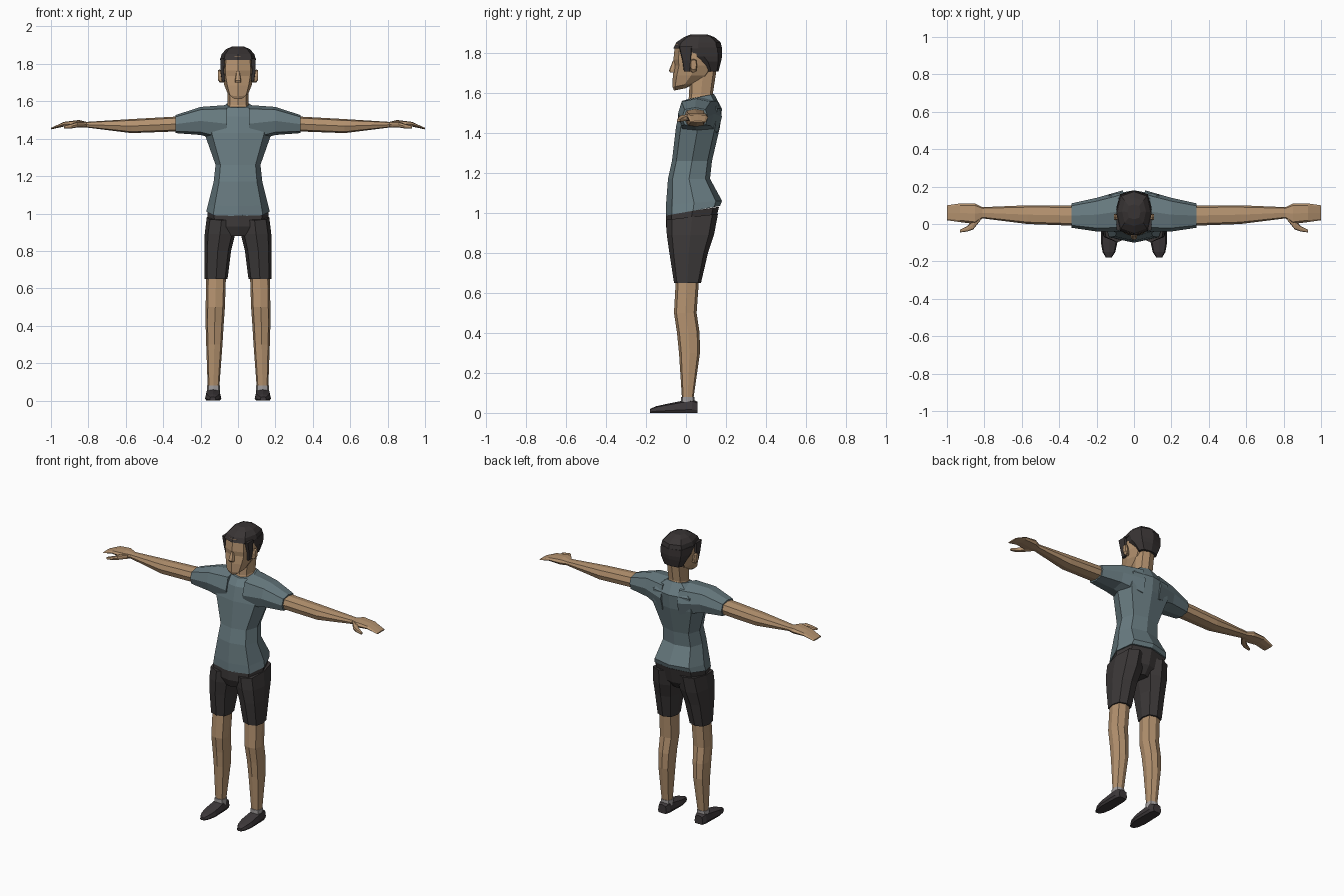
import bpy
import bmesh

default_cube = bpy.data.objects.get("Cube")
if default_cube:
    bpy.data.objects.remove(default_cube, do_unlink=True)


def make_material(name, red, green, blue):
    material = bpy.data.materials.new(name)
    material.use_nodes = True
    colour = (red, green, blue, 1)
    material.diffuse_color = colour
    shader = material.node_tree.nodes["Principled BSDF"]
    shader.inputs["Base Color"].default_value = colour
    shader.inputs["Roughness"].default_value = 0.9
    return material


skin = make_material("skin", .46, .29, .16)
shirt_cloth = make_material("slate shirt", .14, .2, .22)
shorts_cloth = make_material("charcoal shorts", .045, .04, .04)
hair_colour = make_material("dark brown hair", .04, .034, .034)
shoe_colour = make_material("dark shoe", .047, .04, .043)
sock_colour = make_material("grey sock", .35, .33, .33)


def outline(corner):
    """Eight-sided outline in a unit square; corner sets its fullness."""
    steps = [(1, 0), (corner, corner), (0, 1), (-corner, corner)]
    return steps + [(-u, -v) for u, v in steps]


def between(low, high, factor):
    return (low + high) / 2 + factor * (high - low) / 2


def level(height, inner, outer, front, back, tilt=0, corner=.78):
    """Horizontal ring; tilt raises its back and lowers its front."""
    return [(between(inner, outer, u), between(front, back, v), height + tilt * v)
            for u, v in outline(corner)]


def middle(height, half, front, back, tilt=0):
    """Horizontal ring that straddles the centre line."""
    return level(height, -half, half, front, back, tilt)


def slice_across(reach, front, back, bottom, top):
    """Upright ring facing sideways, for parts along the arm."""
    return [(reach, between(front, back, u), between(bottom, top, v))
            for u, v in outline(corner=.8)]


def shoe_slice(depth, centre, half, top):
    """Upright ring facing forwards with a flat sole."""
    return [(centre + half * u, depth, max(0, between(-top / 2, top, v)))
            for u, v in outline(corner=.82)]


def loft(name, material, rings, mirrored=False):
    """Skin a row of rings, close both ends and mirror paired parts."""
    bm = bmesh.new()
    loops = [[bm.verts.new(point) for point in ring] for ring in rings]
    for low, high in zip(loops, loops[1:]):
        for i in range(len(low)):
            bm.faces.new((low[i - 1], low[i], high[i], high[i - 1]))
    bm.faces.new(loops[0])
    bm.faces.new(loops[-1])
    bmesh.ops.recalc_face_normals(bm, faces=bm.faces)
    mesh = bpy.data.meshes.new(name)
    bm.to_mesh(mesh)
    bm.free()
    mesh.materials.append(material)
    obj = bpy.data.objects.new(name, mesh)
    bpy.context.collection.objects.link(obj)
    if mirrored:
        mirror = obj.modifiers.new("Mirror", "MIRROR")
        mirror.use_mirror_merge = False


# Shirt
loft("shirt_body", shirt_cloth, [
    middle(height=1.01, half=.17, front=-.1, back=.17, tilt=.024),
    middle(height=1.05, half=.16, front=-.1, back=.18, tilt=.01),
    middle(height=1.17, half=.13, front=-.09, back=.12),
    middle(height=1.26, half=.12, front=-.07, back=.13),
    middle(height=1.43, half=.18, front=-.05, back=.17),
    middle(height=1.52, half=.17, front=-.03, back=.18),
    middle(height=1.58, half=.07, front=0, back=.14, tilt=.014),
])
loft("sleeves", shirt_cloth, [
    slice_across(reach=.06, front=-.04, back=.18, bottom=1.38, top=1.58),
    slice_across(reach=.2, front=-.04, back=.14, bottom=1.42, top=1.57),
    slice_across(reach=.335, front=-.02, back=.11, bottom=1.43, top=1.526),
], mirrored=True)

# Arms and hands
wrist = slice_across(reach=.81, front=.03, back=.09, bottom=1.46, top=1.49)
loft("arms", skin, [
    slice_across(reach=.3, front=-.01, back=.1, bottom=1.44, top=1.52),
    slice_across(reach=.57, front=0, back=.1, bottom=1.43, top=1.505),
    wrist,
], mirrored=True)
loft("hands", skin, [
    wrist,
    slice_across(reach=.85, front=0, back=.11, bottom=1.46, top=1.5),
    slice_across(reach=.93, front=.01, back=.11, bottom=1.465, top=1.49),
    slice_across(reach=1, front=.02, back=.1, bottom=1.45, top=1.458),
], mirrored=True)
loft("thumbs", skin, [
    slice_across(reach=.82, front=.02, back=.05, bottom=1.46, top=1.49),
    slice_across(reach=.86, front=-.03, back=.02, bottom=1.46, top=1.49),
    slice_across(reach=.89, front=-.04, back=-.01, bottom=1.455, top=1.48),
    slice_across(reach=.93, front=-.045, back=-.03, bottom=1.455, top=1.468),
], mirrored=True)

# Shorts
loft("shorts_waist", shorts_cloth, [
    middle(height=.88, half=.1, front=-.08, back=.1),
    middle(height=.93, half=.16, front=-.1, back=.14),
    middle(height=1.01, half=.164, front=-.1, back=.165, tilt=.02),
])
loft("shorts_legs", shorts_cloth, [
    level(height=.65, inner=.056, outer=.178, front=-.06, back=.075),
    level(height=.8, inner=.037, outer=.18, front=-.083, back=.11),
    level(height=.89, inner=.015, outer=.178, front=-.096, back=.14),
    level(height=.98, inner=.01, outer=.167, front=-.098, back=.16, tilt=.015),
], mirrored=True)

# Legs, socks and shoes
loft("legs", skin, [
    level(height=.07, inner=.1, outer=.162, front=-.02, back=.037),
    level(height=.3, inner=.083, outer=.17, front=-.035, back=.07),
    level(height=.4, inner=.077, outer=.173, front=-.045, back=.068),
    level(height=.5, inner=.07, outer=.173, front=-.06, back=.053),
    level(height=.68, inner=.064, outer=.17, front=-.05, back=.066),
], mirrored=True)
loft("socks", sock_colour, [
    level(height, inner=.096, outer=.166, front=-.026, back=.042)
    for height in (.04, .08)
], mirrored=True)
loft("shoes", shoe_colour, [
    shoe_slice(depth=.058, centre=.133, half=.03, top=.056),
    shoe_slice(depth=.03, centre=.133, half=.04, top=.068),
    shoe_slice(depth=-.03, centre=.133, half=.042, top=.058),
    shoe_slice(depth=-.1, centre=.133, half=.044, top=.044),
    shoe_slice(depth=-.15, centre=.134, half=.034, top=.033),
    shoe_slice(depth=-.18, centre=.135, half=.015, top=.02),
], mirrored=True)

# Neck and head
loft("neck", skin, [
    middle(height=1.54, half=.07, front=0, back=.145, tilt=.01),
    middle(height=1.59, half=.055, front=.015, back=.135, tilt=.01),
    middle(height=1.73, half=.055, front=.02, back=.155),
])
loft("head", skin, [
    middle(height=1.617, half=.026, front=-.06, back=0, tilt=.006),
    middle(height=1.64, half=.055, front=-.067, back=.05, tilt=.012),
    middle(height=1.685, half=.073, front=-.066, back=.115),
    middle(height=1.735, half=.084, front=-.058, back=.15),
    middle(height=1.765, half=.086, front=-.063, back=.16),
    middle(height=1.84, half=.082, front=-.055, back=.165),
])
loft("nose", skin, [
    middle(height=1.7, half=.016, front=-.08, back=-.05),
    middle(height=1.71, half=.017, front=-.085, back=-.05),
    middle(height=1.76, half=.008, front=-.066, back=-.045),
])
loft("ears", skin, [
    slice_across(reach=.075, front=.022, back=.046, bottom=1.7, top=1.755),
    slice_across(reach=.098, front=.02, back=.055, bottom=1.7, top=1.77),
    slice_across(reach=.108, front=.024, back=.052, bottom=1.715, top=1.765),
], mirrored=True)

# Hair
loft("hair_top", hair_colour, [
    middle(height=1.822, half=.095, front=-.063, back=.18),
    middle(height=1.852, half=.088, front=-.048, back=.173),
    middle(height=1.878, half=.064, front=-.01, back=.142),
    middle(height=1.892, half=.035, front=.025, back=.105),
])
loft("hair_back", hair_colour, [
    middle(height=1.705, half=.065, front=.09, back=.162),
    middle(height=1.755, half=.088, front=.045, back=.175),
    middle(height=1.78, half=.094, front=0, back=.18),
    middle(height=1.825, half=.095, front=-.03, back=.18),
])
loft("sideburns", hair_colour, [
    level(height=1.705, inner=.07, outer=.086, front=-.01, back=.02, corner=.9),
    level(height=1.76, inner=.074, outer=.094, front=-.018, back=.024, corner=.9),
    level(height=1.83, inner=.07, outer=.095, front=-.035, back=.03, corner=.9),
], mirrored=True)
